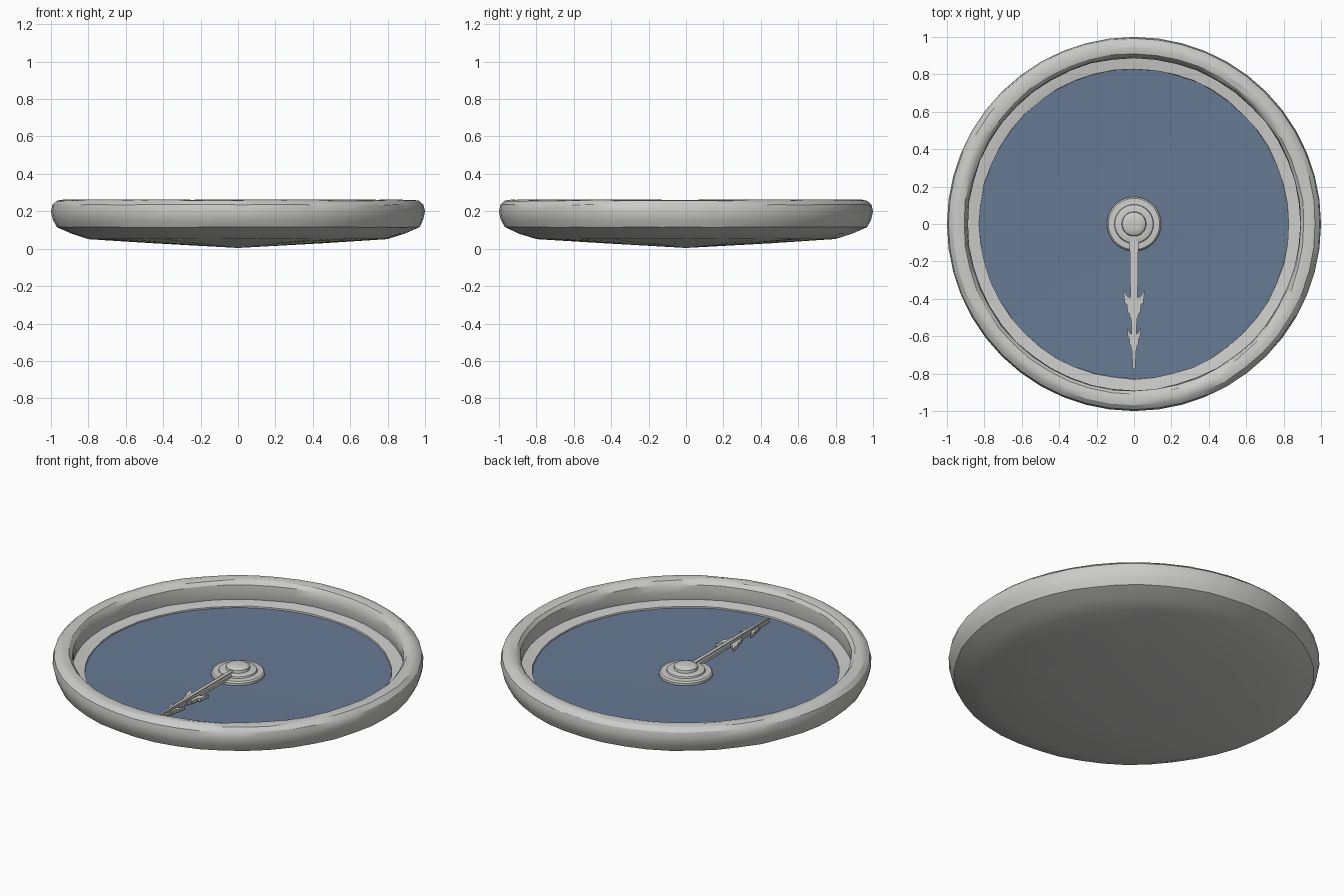
import bpy, bmesh, math, random

if "Cube" in bpy.data.objects:
    bpy.data.objects.remove(bpy.data.objects["Cube"])

random.seed(4)


def material(name, rgb):
    m = bpy.data.materials.new(name)
    m.diffuse_color = (*rgb, 1)
    m.use_nodes = True
    m.node_tree.nodes["Principled BSDF"].inputs["Base Color"].default_value = m.diffuse_color
    return m


GREY = material("brushed grey", (0.60, 0.60, 0.59))
BLUE = material("slate blue", (0.135, 0.195, 0.295))


def finish(name, bm, mat, angle=None):
    bmesh.ops.recalc_face_normals(bm, faces=bm.faces)
    me = bpy.data.meshes.new(name)
    bm.to_mesh(me)
    bm.free()
    ob = bpy.data.objects.new(name, me)
    bpy.context.collection.objects.link(ob)
    me.materials.append(mat)
    if angle:
        bpy.ops.object.select_all(action='DESELECT')
        ob.select_set(True)
        bpy.context.view_layer.objects.active = ob
        bpy.ops.object.shade_smooth_by_angle(angle=math.radians(angle))
    return ob


def lathe(name, profile, mat, n=48, wobble=0.0, angle=30):
    """Spin an (r, z) profile around z; r = 0 makes a single pole vertex."""
    bm = bmesh.new()
    rings = []
    for r, z in profile:
        if r == 0:
            rings.append([bm.verts.new((0, 0, z))] * n)
            continue
        ring = []
        for i in range(n):
            a = 2 * math.pi * i / n
            k = r + random.uniform(-wobble, wobble) * (r < 0.985)
            ring.append(bm.verts.new((k * math.cos(a), k * math.sin(a),
                                      z + random.uniform(-wobble, wobble) * 0.5)))
        rings.append(ring)
    for lo, hi in zip(rings, rings[1:]):
        for i in range(n):
            j = (i + 1) % n
            quad = []
            for v in (lo[i], lo[j], hi[j], hi[i]):
                if v not in quad:
                    quad.append(v)
            bm.faces.new(quad)
    return finish(name, bm, mat, angle)


def prism(name, outline, z0, z1, mat):
    """Extrude a flat outline from z0 to z1."""
    bm = bmesh.new()
    face = bm.faces.new([bm.verts.new((x, y, z0)) for x, y in outline])
    top = bmesh.ops.extrude_face_region(bm, geom=[face])["geom"]
    for v in top:
        if isinstance(v, bmesh.types.BMVert):
            v.co.z = z1
    return finish(name, bm, mat)


# worn outer case: shallow cone underside, rounded rim, inner wall and ledge
lathe("case", [(0, 0.004), (0.45, 0.03), (0.80, 0.052), (0.89, 0.08), (0.97, 0.115),
               (0.99, 0.155), (1.0, 0.20), (0.992, 0.235), (0.97, 0.256),
               (0.94, 0.262), (0.91, 0.255), (0.893, 0.235), (0.888, 0.19),
               (0.895, 0.147), (0.86, 0.143), (0.828, 0.138), (0.825, 0.11)],
      GREY, n=48, wobble=0.003)

# blue dial, slightly dished
lathe("dial_face", [(0.835, 0.129), (0.6, 0.124), (0.3, 0.119), (0, 0.117)], BLUE, n=48)

# stepped hub with a domed cap
lathe("hub", [(0.14, 0.105), (0.145, 0.113), (0.145, 0.132), (0.137, 0.14), (0.105, 0.142),
              (0.102, 0.151), (0.094, 0.155), (0.066, 0.155), (0.063, 0.17),
              (0.052, 0.178), (0.03, 0.181), (0, 0.182)], GREY, n=36)


def mirrored(side):
    """Close a right-hand outline with its mirror image."""
    return side + [(-x, y) for x, y in reversed(side)]


# pointer: tapered blade, raised spine and two pairs of ragged barbs
prism("pointer_blade", mirrored([(0.024, -0.06), (0.019, -0.40), (0.012, -0.62),
                                 (0.008, -0.775)]), 0.135, 0.155, GREY)
prism("pointer_spine", mirrored([(0.011, -0.05), (0.009, -0.5), (0.005, -0.77)]),
      0.150, 0.163, GREY)
for s, side in ((1, "right"), (-1, "left")):
    for name, w, y, length in (("large", 0.058, -0.355, 0.15), ("small", 0.038, -0.55, 0.125)):
        pts = [(0.008, y - 0.04), (w * 0.55, y - 0.035), (w, y), (w * 0.85, y - length * 0.45),
               (w * 0.66, y - length * 0.5), (w * 0.58, y - length * 0.8),
               (w * 0.45, y - length * 0.8), (w * 0.35, y - length), (0.006, y - length)]
        prism(f"{name}_barb_{side}", [(s * a, b) for a, b in pts], 0.132, 0.15, GREY)
